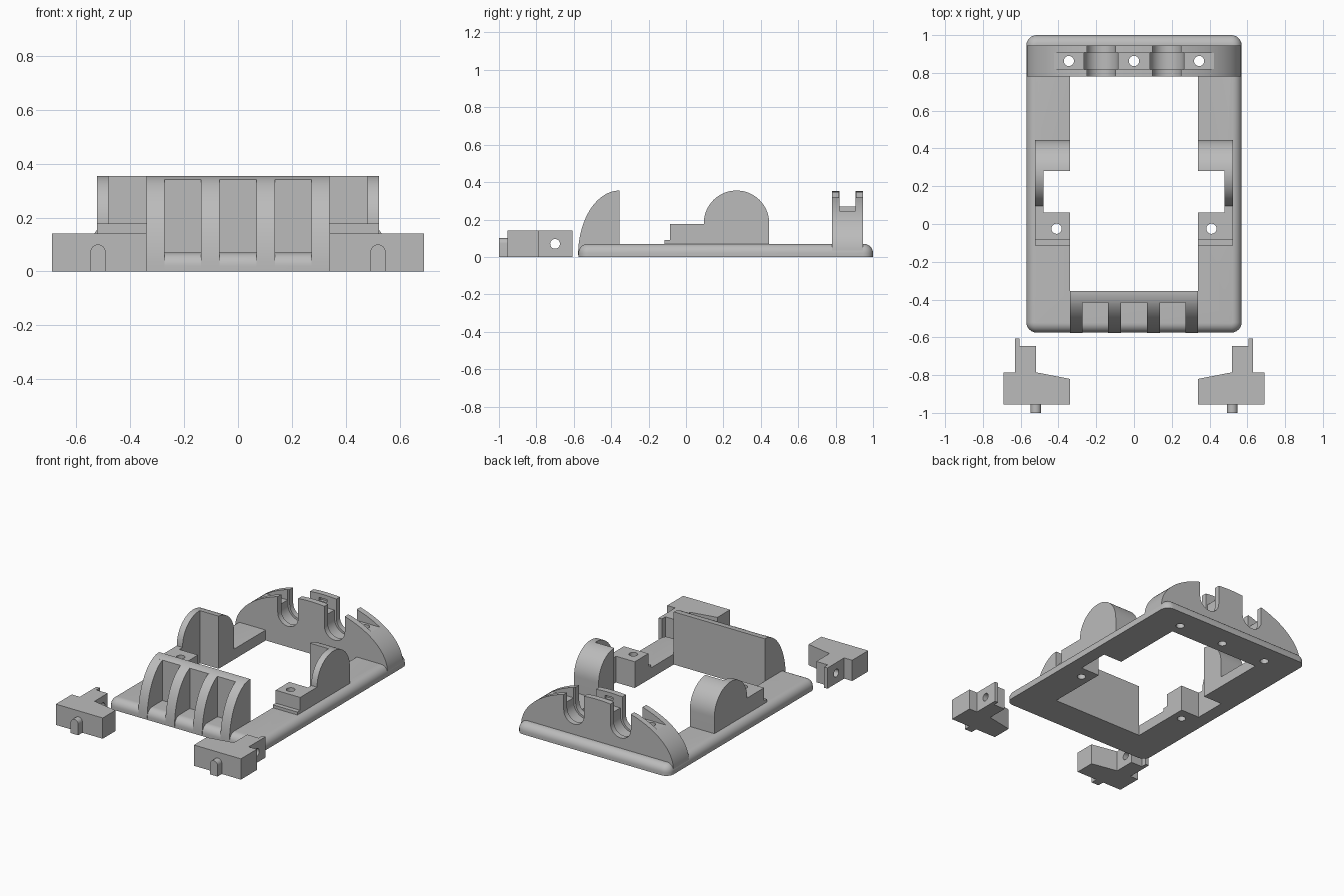
import bpy, bmesh, math
from math import pi, cos, sin

if "Cube" in bpy.data.objects:
    bpy.data.objects.remove(bpy.data.objects["Cube"], do_unlink=True)

GREY = (0.5, 0.5, 0.5, 1)
grey = bpy.data.materials.new("light_grey")
grey.use_nodes = True
grey.diffuse_color = GREY
grey.node_tree.nodes["Principled BSDF"].inputs["Base Color"].default_value = GREY

# Where the two profile coordinates (u, v) and the extrusion w go
AXES = {"X": lambda u, v, w: (w, u, v),
        "Y": lambda u, v, w: (u, w, v),
        "Z": lambda u, v, w: (u, v, w)}


def loft(name, rings):
    """Solid skinned through equal rings of points, capped at both ends."""
    bm = bmesh.new()
    loops = [[bm.verts.new(p) for p in ring] for ring in rings]
    n = len(loops[0])
    for low, high in zip(loops, loops[1:]):
        for i in range(n):
            j = (i + 1) % n
            bm.faces.new((low[i], low[j], high[j], high[i]))
    bm.faces.new(loops[0])
    bm.faces.new(loops[-1])
    bmesh.ops.recalc_face_normals(bm, faces=bm.faces)
    mesh = bpy.data.meshes.new(name)
    bm.to_mesh(mesh)
    bm.free()
    mesh.materials.append(grey)
    ob = bpy.data.objects.new(name, mesh)
    bpy.context.collection.objects.link(ob)
    return ob


def prism(name, pts, axis, a, b):
    return loft(name, [[AXES[axis](u, v, w) for u, v in pts] for w in (a, b)])


def box(name, x, y, z):
    return prism(name, [(x[0], y[0]), (x[1], y[0]), (x[1], y[1]), (x[0], y[1])], "Z", *z)


def arc(cu, cv, ru, rv, start, end, n):
    steps = [start + (end - start) * i / n for i in range(n + 1)]
    return [(cu + ru * cos(t), cv + rv * sin(t)) for t in steps]


def circle(u, v, r, n=32):
    return arc(u, v, r, r, 0, 2 * pi, n)[:-1]


def activate(ob):
    bpy.ops.object.select_all(action="DESELECT")
    ob.select_set(True)
    bpy.context.view_layer.objects.active = ob


def cut(ob, *cutters):
    """Subtract the cutters and remove them."""
    activate(ob)
    for cutter in cutters:
        cutter.hide_render = True
        mod = ob.modifiers.new("cut", "BOOLEAN")
        mod.operation = "DIFFERENCE"
        mod.solver = "EXACT"
        mod.object = cutter
        bpy.ops.object.modifier_apply(modifier=mod.name)
        bpy.data.objects.remove(cutter, do_unlink=True)


def drill(x, y):
    return prism("drill", circle(x, y, 0.027), "Z", -0.1, 0.6)


def notch():
    return box("notch_cutter", (-0.48, 0.48), (0.06, 0.28), (-0.1, 0.6))


def rounded_rect(inset, z):
    x, r = 0.515, 0.055 - inset
    corners = [(x, 0.945), (-x, 0.945), (-x, -0.52), (x, -0.52)]
    return [(u, v, z) for k, (cx, cy) in enumerate(corners)
            for u, v in arc(cx, cy, r, r, k * pi / 2, (k + 1) * pi / 2, 6)]


parts = []
SIDE_HOLE = (0.41, -0.025)
BACK_Y = 0.863
BACK_HOLES = (-0.345, 0, 0.345)

# Base frame with rounded upper edge
rings = [rounded_rect(0, 0)]
for i in range(9):
    t = i * pi / 16
    rings.append(rounded_rect(0.05 * (1 - cos(t)), 0.02 + 0.05 * sin(t)))
frame = loft("base_frame", rings)
cut(frame, box("opening", (-0.34, 0.34), (-0.355, 0.78), (-0.1, 0.6)), notch(),
    *[drill(s * SIDE_HOLE[0], SIDE_HOLE[1]) for s in (-1, 1)],
    *[drill(x, BACK_Y) for x in BACK_HOLES])
parts.append(frame)

# Front wall: a back plate and four curved ribs
FRONT = (-0.355, 0.01, 0.222, 0.345)
full = [(-0.355, 0.01)] + arc(*FRONT, pi / 2, pi, 24)
reach = math.asin(0.06 / FRONT[2])
plate = ([(-0.355, 0.01)] + arc(*FRONT, pi / 2, pi / 2 + reach, 5) + [(-0.415, 0.01)])
parts.append(prism("front_plate", plate, "X", -0.34, 0.34))
for i, (a, b) in enumerate([(-0.34, -0.273), (-0.137, -0.069), (0.069, 0.137), (0.273, 0.34)]):
    parts.append(prism(f"front_rib_{i + 1}", full, "X", a, b))

# Side cradles with stepped front and half-round hump
cradle = ([(-0.115, 0.05), (0.445, 0.05)] + arc(0.27, 0.18, 0.175, 0.175, 0, pi, 32)
          + [(0.095, 0.177), (-0.085, 0.177), (-0.085, 0.09), (-0.115, 0.09)])
for s, side in ((1, "left"), (-1, "right")):
    ob = prism(f"{side}_cradle", cradle, "X", s * 0.34, s * 0.523)
    cut(ob, notch(), drill(s * SIDE_HOLE[0], SIDE_HOLE[1]))
    parts.append(ob)

# Rear arch with two open bores, a top channel and screw holes
arch = prism("rear_arch", arc(0, 0.03, 0.568, 0.322, 0, pi, 64), "Y", 0.78, 0.945)
for s in (-1, 1):
    for r, a, b in ((0.076, 0.7, 1), (0.09, 0.818, 0.908)):
        x = s * 0.174
        keyhole = arc(x, 0.215, r, r, pi, 2 * pi, 20) + [(x + r, 0.5), (x - r, 0.5)]
        cut(arch, prism("bore", keyhole, "Y", a, b))
    cut(arch, box("channel", (s * 0.2, s * 0.435), (0.82, 0.906), (0.245, 0.5)))
cut(arch, box("channel", (-0.15, 0.15), (0.82, 0.906), (0.27, 0.5)))
for x in BACK_HOLES:
    cut(arch, box("undercut", (x - 0.03, x + 0.03), (0.8, 0.926), (0.305, 0.325)),
        drill(x, BACK_Y))
parts.append(arch)

# Loose corner clamps with cross hole and round-topped peg
clamp = [(0.34, -0.955), (0.69, -0.955), (0.69, -0.785), (0.63, -0.785), (0.63, -0.607),
         (0.605, -0.607), (0.605, -0.645), (0.52, -0.645), (0.52, -0.785), (0.34, -0.82)]
for s, side in ((1, "left"), (-1, "right")):
    ob = prism(f"{side}_clamp", [(s * x, y) for x, y in clamp], "Z", 0, 0.14)
    cut(ob, prism("cross_hole", circle(-0.7, 0.07, 0.026), "X", s * 0.4, s * 0.8))
    x = s * 0.52
    peg = [(x - 0.028, 0), (x + 0.028, 0)] + arc(x, 0.072, 0.028, 0.028, 0, pi, 14)
    parts += [ob, prism(f"{side}_peg", peg, "Y", -1, -0.95)]

for ob in parts:
    activate(ob)
    bpy.ops.object.shade_smooth_by_angle(angle=math.radians(30))
